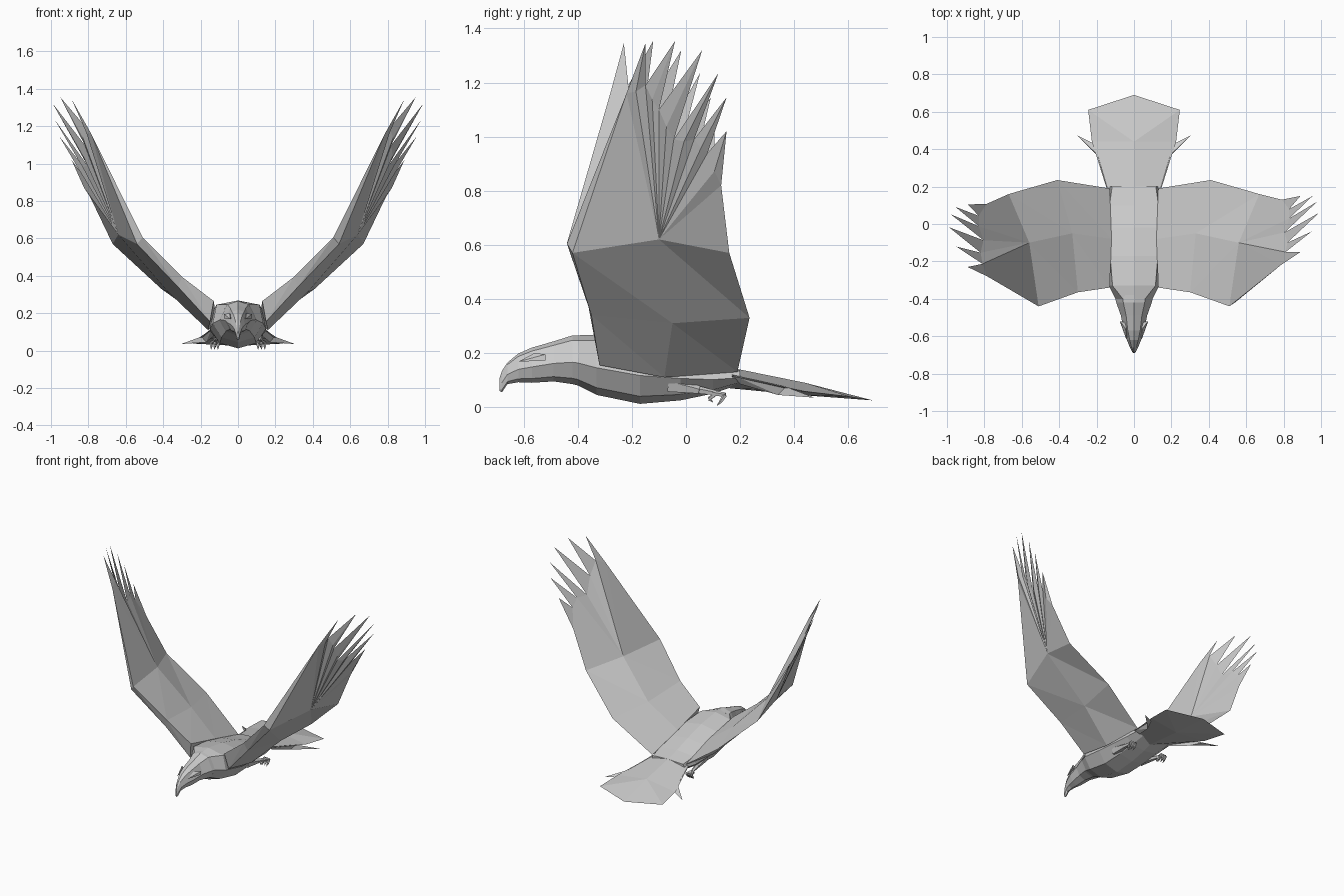
import bpy, bmesh
from mathutils import Vector

cube = bpy.data.objects.get("Cube")
if cube:
    bpy.data.objects.remove(cube, do_unlink=True)

grey = bpy.data.materials.new("plumage_grey")
grey.use_nodes = True
grey.diffuse_color = (0.6, 0.6, 0.6, 1)
grey.node_tree.nodes["Principled BSDF"].inputs["Base Color"].default_value = grey.diffuse_color


def finish(name, bm):
    """Turn a bmesh into a flat shaded object."""
    bmesh.ops.recalc_face_normals(bm, faces=bm.faces)
    mesh = bpy.data.meshes.new(name)
    bm.to_mesh(mesh)
    bm.free()
    mesh.materials.append(grey)
    obj = bpy.data.objects.new(name, mesh)
    bpy.context.collection.objects.link(obj)
    return obj


def solid(name, points, faces):
    bm = bmesh.new()
    verts = [bm.verts.new(p) for p in points]
    for face in faces:
        bm.faces.new([verts[i] for i in face])
    return finish(name, bm)


def hull(name, points):
    bm = bmesh.new()
    for p in points:
        bm.verts.new(p)
    bmesh.ops.convex_hull(bm, input=bm.verts)
    return finish(name, bm)


def flip(points, side):
    return [(x * side, y, z) for x, y, z in points]


def loft(name, rings):
    """Skin eight sided rings: y, half width, bottom, top, flatness of the crown."""
    bm = bmesh.new()
    loops = []
    for y, w, low, top, crown in rings:
        h = top - low
        half = [(w * crown, top - 0.1 * h), (w, low + 0.45 * h), (w * 0.65, low + 0.12 * h)]
        section = [(0, top)] + half + [(0, low)] + [(-x, z) for x, z in reversed(half)]
        loops.append([bm.verts.new((x, y, z)) for x, z in section])
    for a, b in zip(loops, loops[1:]):
        for i in range(len(a)):
            j = (i + 1) % len(a)
            bm.faces.new((a[i], a[j], b[j], b[i]))
    bm.faces.new(loops[0])
    bm.faces.new(loops[-1])
    return finish(name, bm)


# Body with neck, head and hooked beak
loft("body", [
    (-0.40, 0.10, 0.08, 0.265, 0.6),
    (-0.33, 0.135, 0.045, 0.268, 0.85),
    (-0.17, 0.15, 0.012, 0.245, 0.85),
    (-0.02, 0.15, 0.025, 0.205, 0.87),
    (0.10, 0.145, 0.05, 0.165, 0.9),
    (0.20, 0.13, 0.085, 0.138, 0.9),
])
loft("head", [
    (-0.62, 0.038, 0.092, 0.198, 0.6),
    (-0.57, 0.055, 0.09, 0.22, 0.6),
    (-0.49, 0.07, 0.095, 0.243, 0.6),
    (-0.42, 0.095, 0.085, 0.265, 0.6),
    (-0.38, 0.105, 0.075, 0.266, 0.6),
])
loft("beak", [
    (-0.69, 0.005, 0.06, 0.105, 0.6),
    (-0.68, 0.012, 0.055, 0.135, 0.6),
    (-0.66, 0.022, 0.085, 0.165, 0.6),
    (-0.62, 0.038, 0.092, 0.198, 0.6),
])

# Wing sections: leading top, middle top, trailing, middle below, leading below
SECTIONS = [
    [(0.13, -0.34, 0.265), (0.12, -0.08, 0.205), (0.13, 0.19, 0.13),
     (0.16, -0.08, 0.11), (0.15, -0.32, 0.155)],
    [(0.30, -0.365, 0.395), (0.33, -0.05, 0.36), (0.41, 0.235, 0.33),
     (0.37, -0.05, 0.31), (0.32, -0.35, 0.34)],
    [(0.51, -0.44, 0.605), (0.56, -0.1, 0.6), (0.67, 0.16, 0.57),
     (0.64, -0.1, 0.62), (0.54, -0.42, 0.57)],
]
NOTCHES = [(0.785, -0.22, 1.16), (0.81, -0.15, 1.19), (0.82, -0.1, 1.1), (0.805, -0.045, 0.99),
           (0.83, 0.03, 0.99), (0.83, 0.08, 0.94), (0.79, 0.13, 0.82)]
TIPS = [(0.89, -0.15, 1.345), (0.95, -0.04, 1.355), (0.99, 0.06, 1.32),
        (0.98, 0.12, 1.235), (0.955, 0.15, 1.145), (0.89, 0.15, 1.02)]


def wing(name, side, sweep):
    bm = bmesh.new()

    def add(p):
        x, y, z = p
        return bm.verts.new((x * side, y - sweep * max(0, z - 0.6), z))

    rows = [[add(p) for p in row] for row in SECTIONS]
    notch = [add(p) for p in NOTCHES]
    # Arm
    bm.faces.new(rows[0])
    for a, b in zip(rows, rows[1:]):
        for i in range(len(a)):
            j = (i + 1) % len(a)
            bm.faces.new((a[i], a[j], b[j]))
            bm.faces.new((a[i], b[j], b[i]))
    # Hand
    lead, upper, trail, lower, under = rows[-1]
    for tri in ((lead, notch[0], upper), (upper, notch[-1], trail), (trail, notch[-1], lower),
                (lower, notch[0], under), (under, notch[0], lead)):
        bm.faces.new(tri)
    # Finger feathers, each with a raised shaft underneath
    for i, point in enumerate(TIPS):
        a, b, tip = notch[i], notch[i + 1], add(point)
        shaft = bm.verts.new((a.co + b.co) / 2 + Vector((0.014 * side, 0, -0.008)))
        for tri in ((upper, a, b), (tip, a, b), (lower, a, shaft), (lower, shaft, b),
                    (tip, a, shaft), (tip, shaft, b)):
            bm.faces.new(tri)
    finish(name, bm)


wing("left_wing", 1, 0)
wing("right_wing", -1, 0.107)

# Tail fan with a ridge along the middle
edge = [(0.14, 0.17, 0.115), (0.225, 0.44, 0.058), (0.245, 0.61, 0.038)]
spine = [(0, 0.16, 0.147), (0, 0.44, 0.09), (0, 0.69, 0.025)]
keel = [(0, 0.16, 0.07), (0, 0.42, 0.045)]
tail_faces = [(0, 1, 6)]
for ridge, belly, e in (((0, 1, 2), (6, 7), (3, 4, 5)), ((0, 1, 2), (6, 7), (8, 9, 10))):
    for mid in (ridge, belly + (2,)):
        tail_faces += [(mid[0], e[0], e[1], mid[1]), (mid[1], e[1], e[2]), (mid[1], e[2], mid[2])]
    tail_faces.append((ridge[0], belly[0], e[0]))
solid("tail", spine + edge + keel + flip(edge, -1), tail_faces[1:])


def limb(name, path, radii):
    """Five sided tapering tube through the path."""
    for k, (a, b) in enumerate(zip(path, path[1:])):
        a, b = Vector(a), Vector(b)
        bm = bmesh.new()
        bmesh.ops.create_cone(bm, cap_ends=True, segments=5, radius1=radii[k],
                              radius2=radii[k + 1], depth=(b - a).length)
        turn = (b - a).to_track_quat("Z", "Y").to_matrix()
        for v in bm.verts:
            v.co = turn @ v.co + (a + b) / 2
        finish(f"{name}_{k + 1}", bm)


# Paired parts
for label, side in (("left", 1), ("right", -1)):
    # Pointed feather beside the tail
    hull(label + "_side_plume", flip([(0.14, 0.17, 0.12), (0.195, 0.37, 0.075),
                                      (0.12, 0.2, 0.085), (0.17, 0.34, 0.045)], side))
    hull(label + "_plume_tip", flip([(0.195, 0.37, 0.075), (0.17, 0.34, 0.045),
                                     (0.305, 0.475, 0.035), (0.215, 0.43, 0.045)], side))
    # Brow over the eye
    hull(label + "_brow", flip([(0.04, -0.62, 0.168), (0.074, -0.52, 0.195),
                                (0.076, -0.52, 0.172), (0.045, -0.56, 0.2),
                                (0.03, -0.53, 0.18)], side))
    # Folded leg, toes and claws
    limb(label + "_leg", flip([(0.10, -0.06, 0.085), (0.12, 0.05, 0.062), (0.125, 0.11, 0.052)],
                              side), (0.035, 0.015, 0.01))
    for toe, spread in (("inner", -1), ("middle", 0), ("outer", 1)):
        x = 0.125 + 0.018 * spread
        limb(f"{label}_{toe}_toe", flip([(0.125, 0.10, 0.052), (x, 0.145, 0.045),
                                         (x, 0.13, 0.022), (x, 0.115, 0.006)], side),
             (0.01, 0.009, 0.007, 0.001))
    limb(label + "_hind_toe", flip([(0.125, 0.11, 0.05), (0.12, 0.085, 0.03),
                                    (0.12, 0.10, 0.018)], side), (0.009, 0.007, 0.001))
